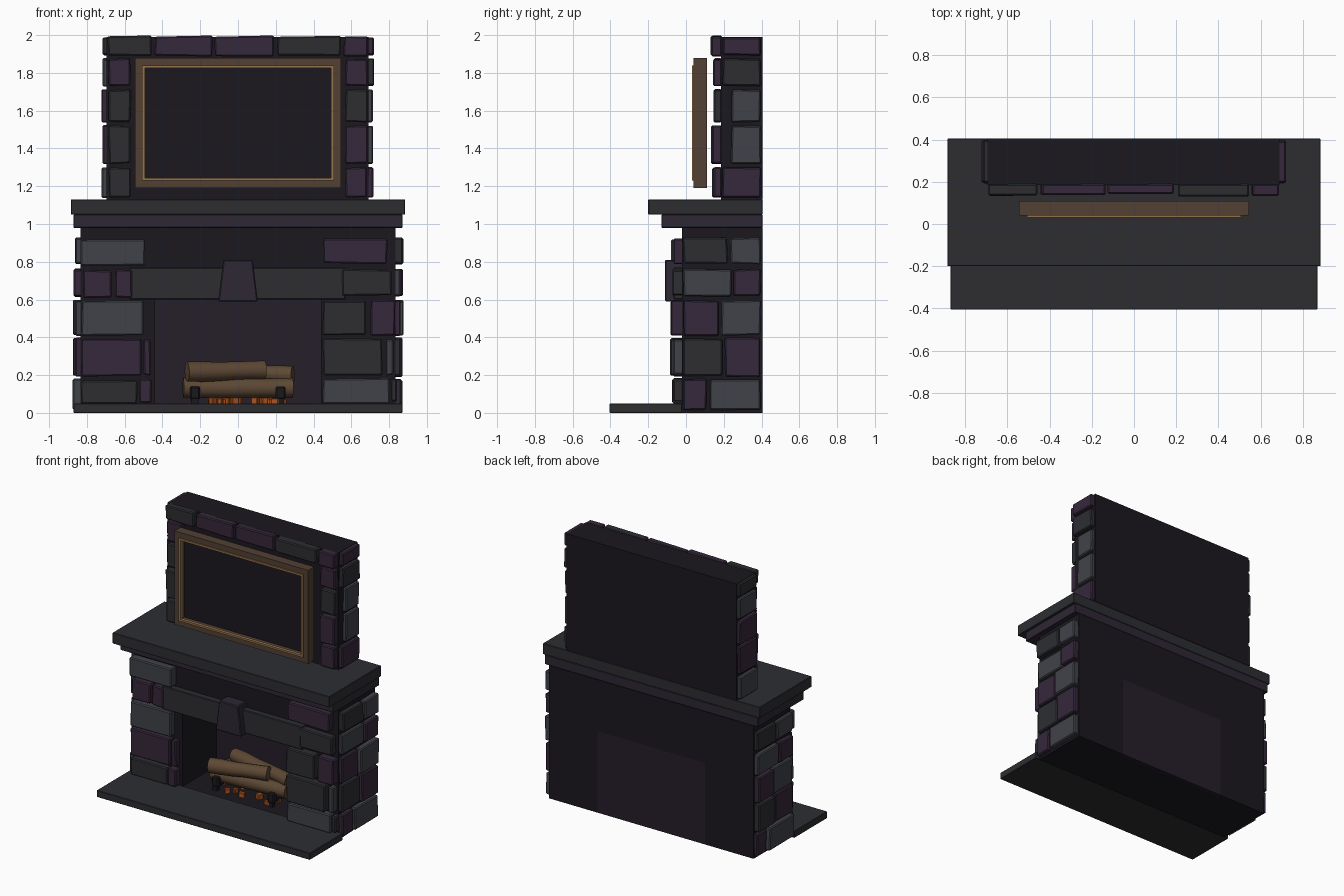
import bpy, bmesh, math, random
from mathutils import Vector

if "Cube" in bpy.data.objects:
    bpy.data.objects.remove(bpy.data.objects["Cube"])

random.seed(4)


def mat(name, r, g, b):
    m = bpy.data.materials.new(name)
    m.diffuse_color = (r, g, b, 1)
    m.use_nodes = True
    m.node_tree.nodes["Principled BSDF"].inputs["Base Color"].default_value = m.diffuse_color
    return m


CORE = mat("mortar", .011, .009, .013)
DARK = mat("stone_dark", .026, .027, .031)
LIGHT = mat("stone_light", .052, .055, .066)
PURPLE = mat("stone_purple", .036, .021, .043)
TRIM = mat("trim_purple", .027, .020, .034)
BACK = mat("fire_back", .019, .013, .023)
WOOD = mat("frame_wood", .085, .052, .033)
GOLD = mat("gilt", .30, .17, .07)
BARK = mat("bark", .11, .065, .035)
EMBER = mat("ember", .42, .09, .015)
IRON = mat("iron", .010, .010, .012)
KEY = {"D": DARK, "L": LIGHT, "P": PURPLE}


def finish(name, bm, material, bevel=0):
    bmesh.ops.recalc_face_normals(bm, faces=bm.faces)
    me = bpy.data.meshes.new(name)
    bm.to_mesh(me)
    bm.free()
    ob = bpy.data.objects.new(name, me)
    bpy.context.collection.objects.link(ob)
    me.materials.append(material)
    if bevel:
        mod = ob.modifiers.new("bevel", "BEVEL")
        mod.width, mod.segments = bevel, 1
    return ob


def box(name, x0, x1, y0, y1, z0, z1, material, bevel=0, jitter=0, axis=0, taper=0):
    """Box; jitter wobbles corners along every direction but keeps the inner face seated."""
    bm = bmesh.new()
    bmesh.ops.create_cube(bm, size=1)
    for v in bm.verts:
        sx, sy, sz = v.co
        v.co = Vector((x0 + (sx + .5) * (x1 - x0), y0 + (sy + .5) * (y1 - y0),
                       z0 + (sz + .5) * (z1 - z0)))
        if sz > 0:
            v.co.x -= math.copysign(taper, sx)
    if jitter:
        shift = random.uniform(-.009, .009)
        corner = {}
        for v in bm.verts:
            a = 0 if axis == 0 else 1       # in-plane horizontal axis
            k = (round(v.co[a], 3), round(v.co.z, 3))
            corner.setdefault(k, (random.uniform(-jitter, jitter), random.uniform(-jitter, jitter)))
            d = corner[k]
            v.co[a] += d[0]
            v.co.z = max(0, v.co.z + d[1])
            if axis == 0 and v.co.y < (y0 + y1) / 2:
                v.co.y += shift
            elif axis == 1 and abs(v.co.x) > abs(x0 + x1) / 2:
                v.co.x += shift
    return finish(name, bm, material, bevel)


def front_stone(x0, x1, z0, z1, y0, y1, c):
    box("front_stone", x0, x1, y0, y1, z0, z1, KEY[c], .007, .004)


def side_stone(s, y0, y1, z0, z1, xi, xo, c):
    a, b = sorted((s * xi, s * xo))
    box("side_stone", a, b, y0, y1, z0, z1, KEY[c], .007, .004, 1)


# Lower body: piers, header, floor and fire back around the opening
for s in (-1, 1):
    a, b = sorted((s * .44, s * .835))
    box("pier_core", a, b, -.02, .405, 0, .98, CORE)
box("header_core", -.44, .44, -.02, .405, .6, .98, CORE)
box("firebox_floor", -.44, .44, -.02, .38, 0, .045, CORE)
box("fire_back", -.44, .44, .38, .405, 0, .6, BACK)
box("hearth_slab", -.87, .87, -.405, -.02, 0, .05, DARK, .003)

# Mantel
box("mantel_trim", -.87, .87, -.13, .405, .98, 1.05, TRIM, .003)
box("mantel_shelf", -.885, .885, -.2, .405, 1.05, 1.13, DARK, .003)

# Front stones of the lower body: x0, x1, z0, z1, colour
for x0, x1, z0, z1, c in [
        (-.83, -.49, .78, .92, "L"), (-.82, -.67, .61, .755, "P"), (-.65, -.56, .61, .755, "P"),
        (-.83, -.50, .41, .595, "L"), (-.83, -.515, .195, .395, "P"), (-.50, -.46, .2, .39, "P"),
        (-.83, -.535, .05, .175, "D"), (-.52, -.455, .055, .18, "P"),
        (.45, .79, .79, .92, "P"), (.55, .81, .62, .76, "D"), (.45, .68, .41, .59, "D"),
        (.70, .83, .41, .595, "P"), (.45, .765, .195, .395, "D"), (.78, .825, .2, .39, "L"),
        (.45, .80, .05, .18, "L"), (.81, .84, .06, .18, "D")]:
    front_stone(x0, x1, z0, z1, -.075, -.015, c)

# Side stones of the lower body: z0, z1, split, front colour, rear colour
for s in (-1, 1):
    for z0, z1, cut, f, r in [(.79, .925, .22, "D", "L"), (.615, .76, .24, "L", "P"),
                              (.41, .595, .17, "P", "L"), (.195, .395, .19, "D", "P"),
                              (.015, .18, .11, "P", "L")]:
        if s < 0:
            cut, f, r = .38 - cut, r, f
        side_stone(s, -.015, cut, z0, z1, .825, .868, f)
        side_stone(s, cut + .015, .395, z0, z1, .825, .868, r)

# Lintel and keystone
box("lintel", -.575, .57, -.065, -.01, .60, .77, DARK, .005)
box("keystone", -.105, .105, -.112, -.01, .59, .81, TRIM, .006, taper=.027)

# Upper chimney breast
box("chimney_core", -.695, .69, .185, .405, 1.13, 1.99, CORE)
for x0, x1, c in [(-.69, -.455, "D"), (-.44, -.135, "P"), (-.125, .19, "P"),
                  (.205, .545, "D"), (.56, .685, "P")]:
    front_stone(x0, x1, 1.89, 1.995, .135, .19, c)
ROWS = [(1.14, 1.30), (1.32, 1.52), (1.54, 1.71), (1.73, 1.875), (1.895, 1.99)]
for s, fronts, sides in ((-1, "DDDP", "LPPLD"), (1, "PPDP", "PLLDP")):
    for i, (z0, z1) in enumerate(ROWS):
        if i < 4:
            a, b = sorted((s * .568, s * .685))
            front_stone(a, b, z0, z1, .14, .19, fronts[i])
        y0 = .24 if i in (1, 2) and s > 0 else .195
        side_stone(s, y0, .395, z0, z1, .68, .722, sides[i])


# Picture frame built as four bars, a gilt lip and a recessed panel
def frame(name, hx, z0, z1, w, y0, y1, m):
    bm = bmesh.new()
    loops = []
    for y in (y0, y1):
        for d in (0, w):
            loops.append([bm.verts.new(p) for p in (
                (-hx + d, y, z0 + d), (hx - d, y, z0 + d), (hx - d, y, z1 - d), (-hx + d, y, z1 - d))])
    fo, fi, bo, bi = loops
    for a, b in ((fo, fi), (fi, bi), (bi, bo), (bo, fo)):
        for i in range(4):
            j = (i + 1) % 4
            bm.faces.new((a[i], a[j], b[j], b[i]))
    finish(name, bm, m)


frame("picture_frame", .545, 1.19, 1.88, .047, .04, .11, WOOD)
frame("gilt_lip", .507, 1.23, 1.84, .014, .031, .055, GOLD)
box("picture_panel", -.5, .5, .09, .108, 1.235, 1.835, CORE)


# Logs: slightly uneven tubes between two points
def log(p, q, r):
    p, q = Vector(p), Vector(q)
    rot = (q - p).to_track_quat("Z", "Y")
    bm = bmesh.new()
    rings, n = [], 12
    for k in range(6):
        c = p.lerp(q, k / 5) + Vector((0, 0, random.uniform(-.004, .004)))
        rk = r * random.uniform(.92, 1.05)
        rings.append([bm.verts.new(c + rot @ Vector((rk * math.cos(t * math.tau / n),
                      rk * math.sin(t * math.tau / n), 0))) for t in range(n)])
    for a, b in zip(rings, rings[1:]):
        for i in range(n):
            f = bm.faces.new((a[i], a[(i + 1) % n], b[(i + 1) % n], b[i]))
            f.smooth = True
    bm.faces.new(rings[0])
    bm.faces.new(rings[-1])
    finish("log", bm, BARK)


log((-.29, .13, .135), (.29, .17, .135), .052)
log((-.27, .27, .135), (.27, .27, .135), .05)
log((-.27, .06, .215), (.14, .16, .225), .052)
log((-.24, .30, .21), (.29, .19, .20), .05)

# Andirons
for x in (-.228, .225):
    box("andiron_bar", x - .014, x + .014, .07, .32, .065, .085, IRON)
    box("andiron_post", x - .027, x + .027, .055, .095, .07, .14, IRON, .008)
    box("andiron_foot", x - .018, x + .018, .055, .085, .045, .075, IRON)

# Embers
for i in range(18):
    x, y = random.uniform(-.27, .25), random.uniform(.04, .30)
    w, d = random.uniform(.025, .05), random.uniform(.025, .045)
    e = box("ember", -w / 2, w / 2, -d / 2, d / 2, 0, random.uniform(.025, .04), EMBER, .004)
    e.location = (x, y, .044)
    e.rotation_euler.z = random.uniform(0, 3)
